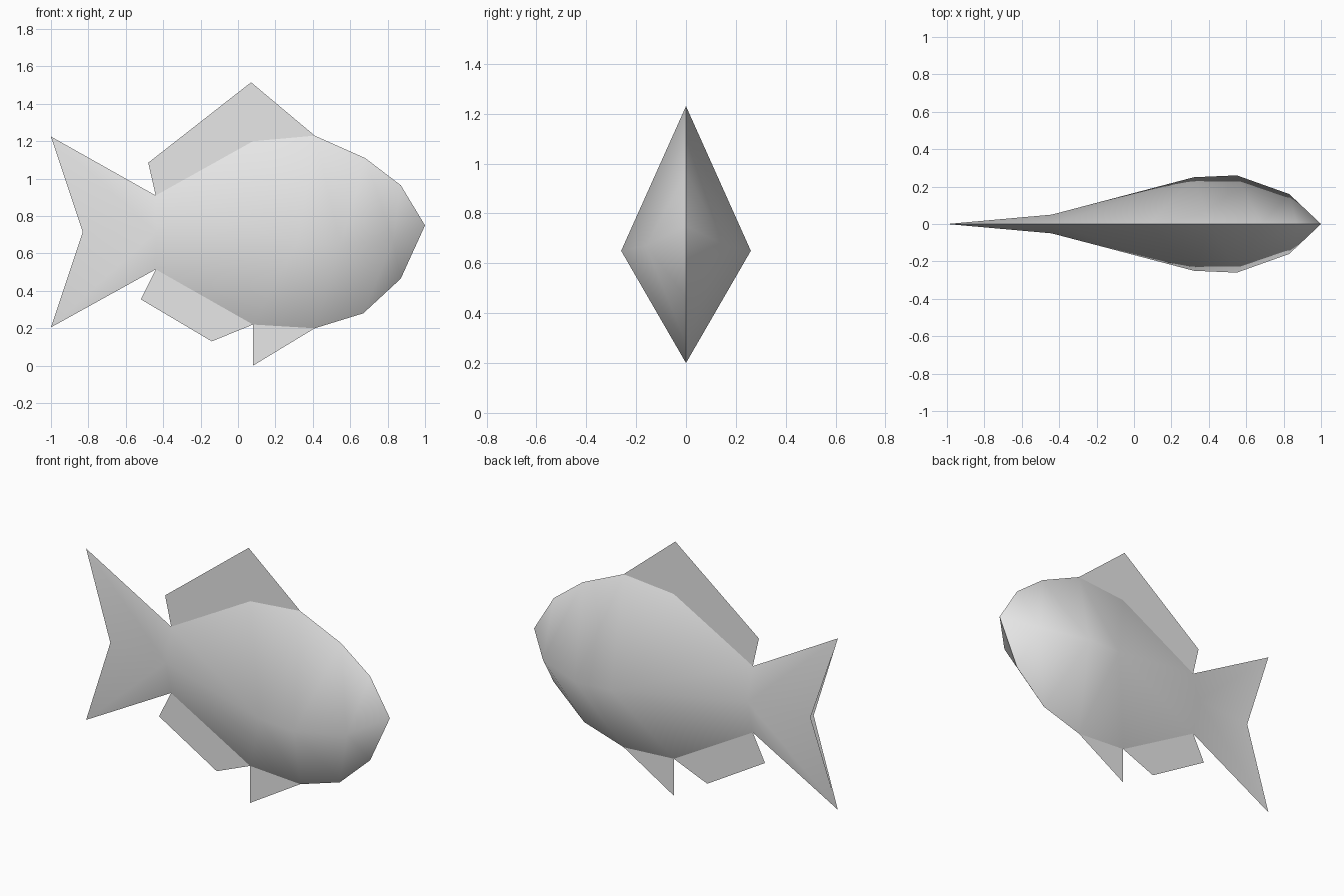
import bpy
import bmesh

if "Cube" in bpy.data.objects:
    bpy.data.objects.remove(bpy.data.objects["Cube"], do_unlink=True)

grey = bpy.data.materials.new("light_grey")
grey.use_nodes = True
colour = (0.8, 0.8, 0.8, 1)
grey.diffuse_color = colour
grey.node_tree.nodes["Principled BSDF"].inputs["Base Color"].default_value = colour


def add_object(name, bm):
    mesh = bpy.data.meshes.new(name)
    bm.to_mesh(mesh)
    bm.free()
    mesh.materials.append(grey)
    obj = bpy.data.objects.new(name, mesh)
    bpy.context.collection.objects.link(obj)
    return obj


# Profiles from tail to nose: back and belly as (x, z), flank as (x, y, z)
back = [(-1, 1.225), (-0.44, 0.91), (0.08, 1.2), (0.41, 1.23), (0.68, 1.11), (0.87, 0.965)]
belly = [(-1, 0.205), (-0.44, 0.515), (0.08, 0.22), (0.41, 0.2), (0.67, 0.28), (0.87, 0.465)]
flank = [(-0.83, 0.015, 0.715), (-0.44, 0.05, 0.715), (0.32, 0.25, 0.66),
         (0.55, 0.26, 0.65), (0.83, 0.16, 0.67), (1, 0, 0.75)]

# Body and tail: one side, with sharp back and belly lines along the mirror plane
bm = bmesh.new()
m = [bm.verts.new(p) for p in flank]
for profile in (back, belly):
    r = [bm.verts.new((x, 0, z)) for x, z in profile]
    for face in ((r[0], r[1], m[1], m[0]),
                 (r[1], m[2], m[1]), (r[1], r[2], m[2]), (r[2], r[3], m[2]),
                 (r[3], r[4], m[3], m[2]),
                 (r[4], r[5], m[4], m[3]),
                 (r[5], m[5], m[4])):
        f = bm.faces.new(face)
        f.smooth = True
        f.normal_update()
        if f.normal.y < 0:
            f.normal_flip()
body = add_object("body_and_tail", bm)
mirror = body.modifiers.new("other_side", "MIRROR")
mirror.use_axis = (False, True, False)
mirror.use_mirror_merge = False

# Flat fins on the centre plane
fins = {
    "back_fin": [(-0.44, 0.91), (0.08, 1.2), (0.41, 1.23), (0.07, 1.515), (-0.48, 1.085)],
    "rear_belly_fin": [(-0.44, 0.515), (-0.52, 0.355), (-0.14, 0.13), (0.08, 0.22)],
    "front_belly_fin": [(0.08, 0.22), (0.08, 0), (0.41, 0.2)],
}
for name, outline in fins.items():
    bm = bmesh.new()
    bm.faces.new([bm.verts.new((x, 0, z)) for x, z in outline])
    add_object(name, bm)
